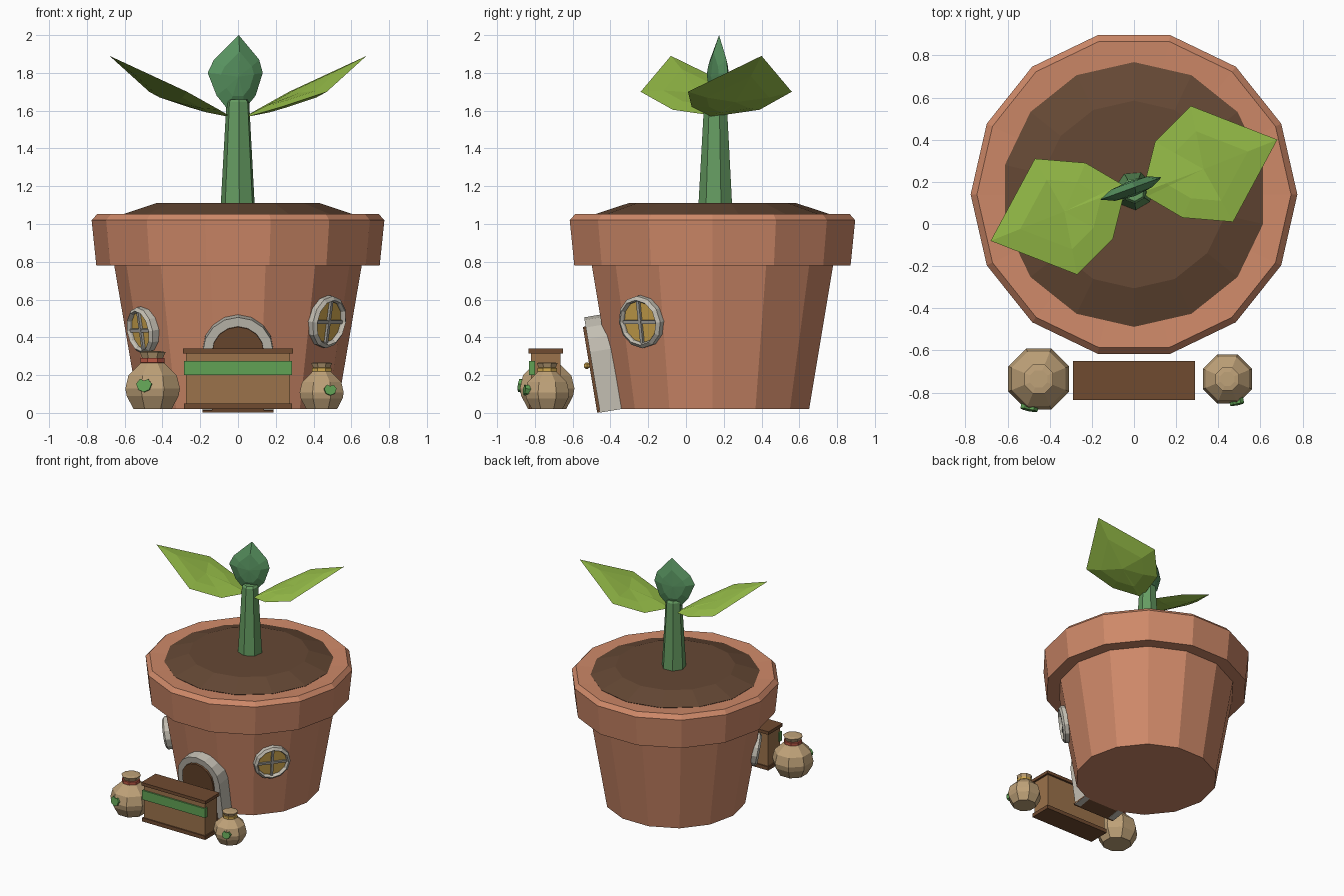
import bpy, bmesh, math
from mathutils import Matrix, Vector

if "Cube" in bpy.data.objects:
    bpy.data.objects.remove(bpy.data.objects["Cube"])

MATS = {}
COLS = dict(terracotta=(.62, .25, .14), soil=(.13, .065, .035), stem=(.13, .33, .12),
            leaf=(.33, .55, .07), bud=(.1, .3, .12), stone=(.55, .52, .45),
            wood=(.33, .17, .07), dark_wood=(.16, .07, .03), gold=(.65, .4, .08),
            cloth=(.52, .36, .19), green=(.12, .36, .09), red=(.5, .1, .06),
            grey=(.38, .37, .34))


def finish(bm, name, col, matrix=None):
    bmesh.ops.recalc_face_normals(bm, faces=bm.faces)
    me = bpy.data.meshes.new(name)
    bm.to_mesh(me)
    bm.free()
    if matrix:
        me.transform(matrix)
    if col not in MATS:
        MATS[col] = bpy.data.materials.new(col)
        MATS[col].diffuse_color = (*COLS[col], 1)
    me.materials.append(MATS[col])
    ob = bpy.data.objects.new(name, me)
    bpy.context.collection.objects.link(ob)
    return ob


def bridge(bm, a, b):
    n = len(a)
    for i in range(n):
        j = (i + 1) % n
        bm.faces.new((a[i], a[j], b[j], b[i]))


def lathe(name, profile, sides, col, at=(0, 0), rot=0.0, scale=1.0, z0=0.0):
    bm = bmesh.new()
    rings = []
    for r, z in profile:
        rings.append([bm.verts.new((at[0] + scale * r * math.cos(rot + math.tau * i / sides),
                                    at[1] + scale * r * math.sin(rot + math.tau * i / sides),
                                    z0 + scale * z)) for i in range(sides)])
    for a, b in zip(rings, rings[1:]):
        bridge(bm, a, b)
    bm.faces.new(rings[0])
    bm.faces.new(rings[-1])
    return finish(bm, name, col)


def prism(name, outline, d0, d1, col, matrix):
    bm = bmesh.new()
    a, b = [[bm.verts.new((x, y, d)) for x, y in outline] for d in (d0, d1)]
    bm.faces.new(a)
    bm.faces.new(b)
    bridge(bm, a, b)
    return finish(bm, name, col, matrix)


def rect(x0, x1, y0, y1):
    return [(x0, y0), (x1, y0), (x1, y1), (x0, y1)]


def box(name, x0, x1, y0, y1, z0, z1, col):
    return prism(name, rect(x0, x1, y0, y1), z0, z1, col, Matrix())


def frame(origin, angle, tilt=0.0):
    # local x = right, y = up, z = outward
    a = math.radians(angle)
    n = Vector((math.cos(a) * math.cos(tilt), math.sin(a) * math.cos(tilt), -math.sin(tilt)))
    r = Vector((-math.sin(a), math.cos(a), 0))
    m = Matrix((r, n.cross(r), n)).transposed().to_4x4()
    return Matrix.Translation(origin) @ m


def blade(name, outline, top, bottom, col, matrix=None):
    # sharp-rimmed leaf: rim, inner ring and centre on both sides
    bm = bmesh.new()
    rim = [bm.verts.new(p) for p in outline]
    for c in (Vector(top), Vector(bottom)):
        mid = (Vector(top) + Vector(bottom)) / 2
        ring = [bm.verts.new(Vector(p).lerp(mid, .4) + (c - mid) * .75) for p in outline]
        bridge(bm, rim, ring)
        cv = bm.verts.new(c)
        for i in range(len(ring)):
            bm.faces.new((ring[i], ring[(i + 1) % len(ring)], cv))
    return finish(bm, name, col, matrix)


CY, N = .14, 14
HALF = math.pi / N
TILT = math.atan(.127 / .76)


def on_wall(angle, z):
    d = (.525 + .13 * (z - .02) / .76) * math.cos(HALF)
    a = math.radians(angle)
    return frame((d * math.cos(a), CY + d * math.sin(a), z), angle, TILT)


# pot and soil
lathe("pot", [(.525, .02), (.655, .78), (.75, .78), (.775, 1.02), (.745, 1.053), (.6, 1.045)],
      N, "terracotta", (0, CY))
lathe("soil", [(.6, 1.0), (.628, 1.05), (.445, 1.11)], N, "soil", (0, CY), HALF)

# plant
lathe("stem", [(.093, 1.09), (.062, 1.645), (.05, 1.66)], 7, "stem", (0, .158), .3)
leaf = [(.04, .15, 1.57), (.06, .13, 1.57), (.23, .03, 1.62), (.47, .01, 1.70),
        (.68, .40, 1.89), (.27, .56, 1.70), (.10, .39, 1.605)]
spin = Matrix.Translation((0, .16, 0)) @ Matrix.Rotation(math.pi, 4, 'Z') @ Matrix.Translation((0, -.16, 0))
for side, m in (("right", None), ("left", spin)):
    blade("leaf_" + side, leaf, (.33, .26, 1.695), (.33, .26, 1.645), "leaf", m)
bud = [(-.05, 1.61), (-.11, 1.68), (-.16, 1.8), (-.125, 1.87), (.015, 2.0),
       (.13, 1.87), (.15, 1.8), (.11, 1.68), (.05, 1.61)]
blade("bud", [(x, 0, z) for x, z in bud], (0, .035, 1.78), (0, -.04, 1.78), "bud",
      Matrix.Translation((-.01, .17, 0)) @ Matrix.Rotation(math.radians(20), 4, 'Z'))


# door
def arch(w, h, base, n=8):
    return [(w, base)] + [(w * math.cos(math.pi * i / n), h + w * math.sin(math.pi * i / n))
                          for i in range(n + 1)] + [(-w, base)]


door = on_wall(-90, 0)
prism("door_frame", arch(.187, .34, .016) + arch(.135, .34, .016)[::-1], -.03, .085, "stone", door)
prism("door", arch(.138, .34, .02), -.03, .1, "dark_wood", door)
prism("door_step", rect(-.187, .187, .018, .03), -.02, .1, "dark_wood", door)
lathe("door_knob", [(.006, -.018), (.018, -.008), (.018, .008), (.006, .018)], 6, "gold", (.09, -.525), 0, 1, .25)


# windows
def circle(r, n=12):
    return [(r * math.cos(math.tau * i / n), r * math.sin(math.tau * i / n)) for i in range(n)]


def window(name, angle, z, r):
    m = on_wall(angle, z)
    bm = bmesh.new()
    section = [(r * .8, -.03), (r * .8, .03), (r * .86, .045), (r, .03), (r, -.03)]
    rings = [[bm.verts.new((x, y, d)) for x, y in circle(q)] for q, d in section]
    for i in range(len(rings)):
        bridge(bm, rings[i - 1], rings[i])
    finish(bm, name + "_ring", "stone", m)
    prism(name + "_glass", circle(r * .82), -.03, .018, "gold", m)
    prism(name + "_bar_v", rect(-.009, .009, -r * .82, r * .82), 0, .032, "grey", m)
    prism(name + "_bar_h", rect(-r * .82, r * .82, -.009, .009), 0, .03, "grey", m)


window("window_right", -38.57, .485, .14)
window("window_left", 180 + 32, .44, .125)

# counter
box("counter_body", -.275, .275, -.82, -.665, .03, .32, "wood")
box("counter_top", -.29, .29, -.835, -.65, .315, .34, "dark_wood")
box("counter_base", -.285, .285, -.83, -.655, .02, .05, "dark_wood")
box("counter_band", -.285, .285, -.832, -.8, .2, .275, "green")

# sacks
SACK = [(.11, 0), (.15, .07), (.158, .11), (.14, .18), (.075, .24), (.055, .262), (.075, .305), (.045, .31)]
patch = [(0, -.035), (.03, -.022), (.042, .01), (.022, .035), (0, .026), (-.022, .036), (-.042, .01), (-.03, -.022)]
for side, x, y, s, tie in (("left", -.452, -.735, .99, "red"), ("right", .443, -.735, .8, "gold")):
    lathe("sack_" + side, SACK, 8, "cloth", (x, y), math.pi / 8, s, .02)
    lathe("sack_tie_" + side, [(.055, .245), (.07, .248), (.07, .272), (.055, .275)], 8, tie,
          (x, y), math.pi / 8, s, .02)
    dx = -.045 if side == "left" else .045
    prism("sack_patch_" + side, [(px * s, py * s) for px, py in patch], -.02, .008, "green",
          frame((x + dx, y - .142 * s, .02 + .125 * s), -90 + dx * 250, -.15))

for m in bpy.data.materials:
    if m.users and not m.is_grease_pencil:
        m.use_nodes = True
        m.node_tree.nodes["Principled BSDF"].inputs["Base Color"].default_value = m.diffuse_color
